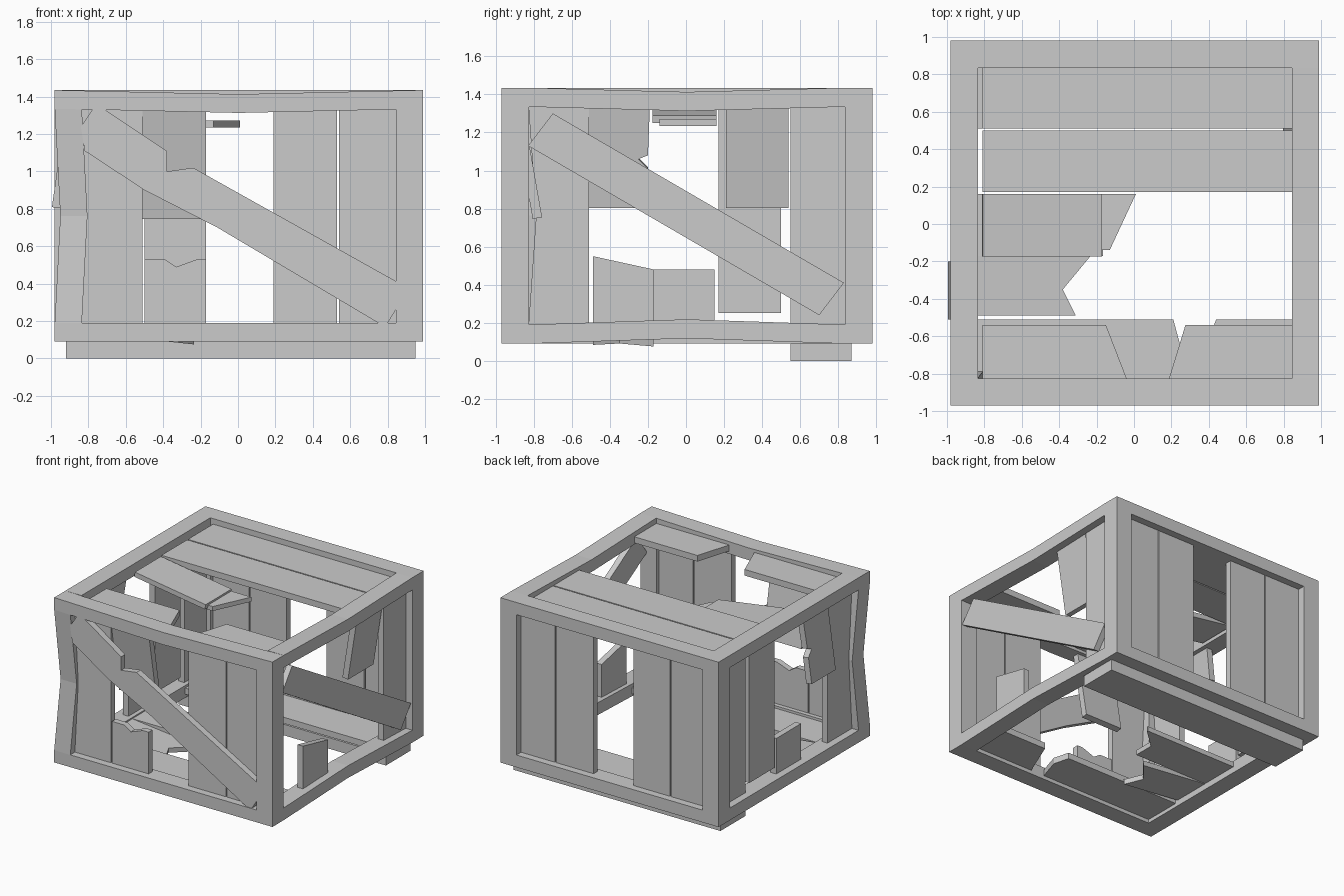
import bpy, bmesh
from math import radians
from mathutils import Vector, Matrix

if "Cube" in bpy.data.objects:
    bpy.data.objects.remove(bpy.data.objects["Cube"])


def finish(bm, name):
    bmesh.ops.recalc_face_normals(bm, faces=bm.faces)
    me = bpy.data.meshes.new(name)
    bm.to_mesh(me)
    bm.free()
    ob = bpy.data.objects.new(name, me)
    bpy.context.collection.objects.link(ob)
    return ob


def board(name, axis, d0, d1, outline, tilt=None):
    """Extrude a 2D outline along an axis; tilt = (degrees, axis, pivot)."""
    def place(p, d):
        return {'x': (d, *p), 'y': (p[0], d, p[1]), 'z': (*p, d)}[axis]
    bm = bmesh.new()
    a = [bm.verts.new(place(p, d0)) for p in outline]
    b = [bm.verts.new(place(p, d1)) for p in outline]
    bm.faces.new(a)
    bm.faces.new(b)
    for i in range(len(a)):
        j = (i + 1) % len(a)
        bm.faces.new((a[i], a[j], b[j], b[i]))
    if tilt:
        deg, ax, pivot = tilt
        bmesh.ops.rotate(bm, verts=bm.verts, cent=Vector(pivot),
                         matrix=Matrix.Rotation(radians(deg), 3, ax))
    return finish(bm, name)


def rect(a0, a1, b0, b1):
    return [(a0, b0), (a1, b0), (a1, b1), (a0, b1)]


def beam(name, lo, hi, along, bend=(0, 0, 0)):
    """Box beam with a middle ring pushed aside by bend."""
    i, j, k = along, (along + 1) % 3, (along + 2) % 3
    bm = bmesh.new()
    rings = []
    for t in (0, .5, 1):
        ring = []
        for u, v in ((0, 0), (1, 0), (1, 1), (0, 1)):
            p = [0, 0, 0]
            p[i] = lo[i] + t * (hi[i] - lo[i])
            p[j] = (lo, hi)[u][j]
            p[k] = (lo, hi)[v][k]
            ring.append(bm.verts.new(Vector(p) + Vector(bend) * (t == .5)))
        rings.append(ring)
    for r, s in zip(rings, rings[1:]):
        for n in range(4):
            m = (n + 1) % 4
            bm.faces.new((r[n], r[m], s[m], s[n]))
    bm.faces.new(rings[0])
    bm.faces.new(rings[2])
    finish(bm, name)


# Frame: posts, then top and bottom rails
X0, X1, Y0, Y1, Z0, ZT = -.98, .99, -.97, .98, .09, 1.435
W, H = .145, .1
for side, x in (('left', X0), ('right', X1 - W)):
    for end, y in (('front', Y0), ('back', Y1 - W)):
        bend = (.03, .04, 0) if (side, end) == ('left', 'front') else (0, 0, 0)
        beam(f'{end}_{side}_post', (x, y, Z0 + H), (x + W, y + W, ZT - H), 2, bend)
    for lvl, z in (('bottom', Z0), ('top', ZT - H)):
        bend = (0, 0, .028) if (side, lvl) == ('right', 'bottom') else \
               (0, 0, -.022) if (side, lvl) == ('right', 'top') else (0, 0, 0)
        beam(f'{side}_{lvl}_rail', (x, Y0 + W, z), (x + W, Y1 - W, z + H), 1, bend)
for end, y in (('front', Y0), ('back', Y1 - W)):
    for lvl, z in (('bottom', Z0), ('top', ZT - H)):
        bend = (0, 0, -.022) if (end, lvl) == ('front', 'top') else (0, 0, 0)
        beam(f'{end}_{lvl}_rail', (X0, y, z), (X1, y + W, z + H), 0, bend)

# Single skid under the back
beam('skid', (-.92, .55, 0), (.95, .87, .09), 0)

ZB, ZU = .17, 1.35   # ends of the upright planks, tucked into the rails

# Back wall: four whole planks with one missing
for n, (a, b) in enumerate(((-.84, -.51), (-.5, -.17), (.19, .53), (.54, .86))):
    board(f'back_plank_{n}', 'y', .87, .92, rect(a, b, ZB, ZU))

# Front wall: whole planks, a broken stub and a hanging piece
for n, (a, b) in enumerate(((-.84, -.51), (.19, .53), (.54, .86))):
    board(f'front_plank_{n}', 'y', -.91, -.86, rect(a, b, ZB, ZU))
board('front_stub', 'y', -.91, -.86,
      [(-.5, ZB), (-.17, ZB), (-.17, .53), (-.22, .53), (-.33, .49), (-.39, .53), (-.5, .53)])
board('front_hanging_plank', 'y', -.91, -.86, rect(-.51, -.17, .74, 1.34),
      (10, 'X', (0, -.89, 1.34)))

# Left wall
board('left_plank_front', 'x', -.92, -.87, rect(-.84, -.51, ZB, ZU))
board('left_plank_back', 'x', -.92, -.87, rect(.55, .85, ZB, ZU))
board('left_plank_middle', 'x', -.92, -.87, rect(.17, .5, .25, ZU))
board('left_stub', 'x', -.92, -.87, rect(-.17, .15, ZB, .48))
board('left_hanging_plank', 'x', -.92, -.87,
      [(-.51, .8), (-.2, .8), (-.2, 1.01), (-.25, 1.06), (-.2, 1.08), (-.19, 1.34), (-.51, 1.34)],
      (8, 'Y', (-.89, 0, 1.34)))

# Right wall
board('right_plank_back', 'x', .88, .93, rect(.55, .85, ZB, ZU))
board('right_stub', 'x', .88, .93, [(-.49, ZB), (-.17, ZB), (-.17, .48), (-.49, .55)])
board('right_hanging_plank', 'x', .88, .93, rect(.21, .54, .8, 1.34),
      (9, 'Y', (.9, 0, 1.34)))

# Diagonal braces, the front one snapped
board('front_brace', 'y', -.965, -.912,
      [(-.82, 1.11), (-.5, .9), (-.11, .7), (.75, .19), (.8, .19), (.85, .27), (.85, .41),
       (-.24, 1.02), (-.38, 1.0), (-.38, 1.11), (-.71, 1.33), (-.78, 1.33), (-.84, 1.24)])
board('right_brace', 'x', .932, .98, [(-.83, 1.13), (.7, .24), (.83, .41), (-.7, 1.3)])

# Lid
board('lid_plank_back', 'z', 1.34, 1.39, rect(-.81, .86, .51, .85))
board('lid_plank_middle', 'z', 1.34, 1.39, rect(-.81, .86, .17, .5))
board('lid_front_left_piece', 'z', 1.34, 1.39,
      [(-.81, -.85), (-.03, -.85), (-.15, -.54), (-.81, -.54)])
board('lid_front_right_piece', 'z', 1.34, 1.39,
      [(.18, -.85), (.86, -.85), (.86, -.54), (.275, -.54)])
board('lid_sagging_plank', 'z', 1.345, 1.385, rect(-.81, -.165, -.175, .16),
      (8.5, 'Y', (-.81, 0, 1.37)))
board('lid_sagging_tip', 'z', 1.235, 1.272,
      [(-.18, -.14), (-.13, -.14), (.01, .16), (-.18, .16)])

# Floor
board('floor_plank_back', 'z', .12, .17, rect(-.85, .86, .51, .85))
board('floor_plank_middle', 'z', .14, .18,
      [(-.85, -.17), (-.165, -.17), (-.165, 0), (0, .15), (0, .16), (-.85, .16)])
board('floor_sagging_plank', 'z', .14, .18,
      [(-.85, -.49), (-.31, -.49), (-.38, -.35), (-.23, -.17), (-.85, -.17)],
      (6, 'Y', (-.85, 0, .16)))
board('floor_front_left_piece', 'z', .12, .17,
      [(-.85, -.85), (.18, -.85), (.245, -.64), (.21, -.51), (-.85, -.51)])
board('floor_front_right_piece', 'z', .12, .17,
      [(.3, -.85), (.86, -.85), (.86, -.51), (.44, -.51)])
